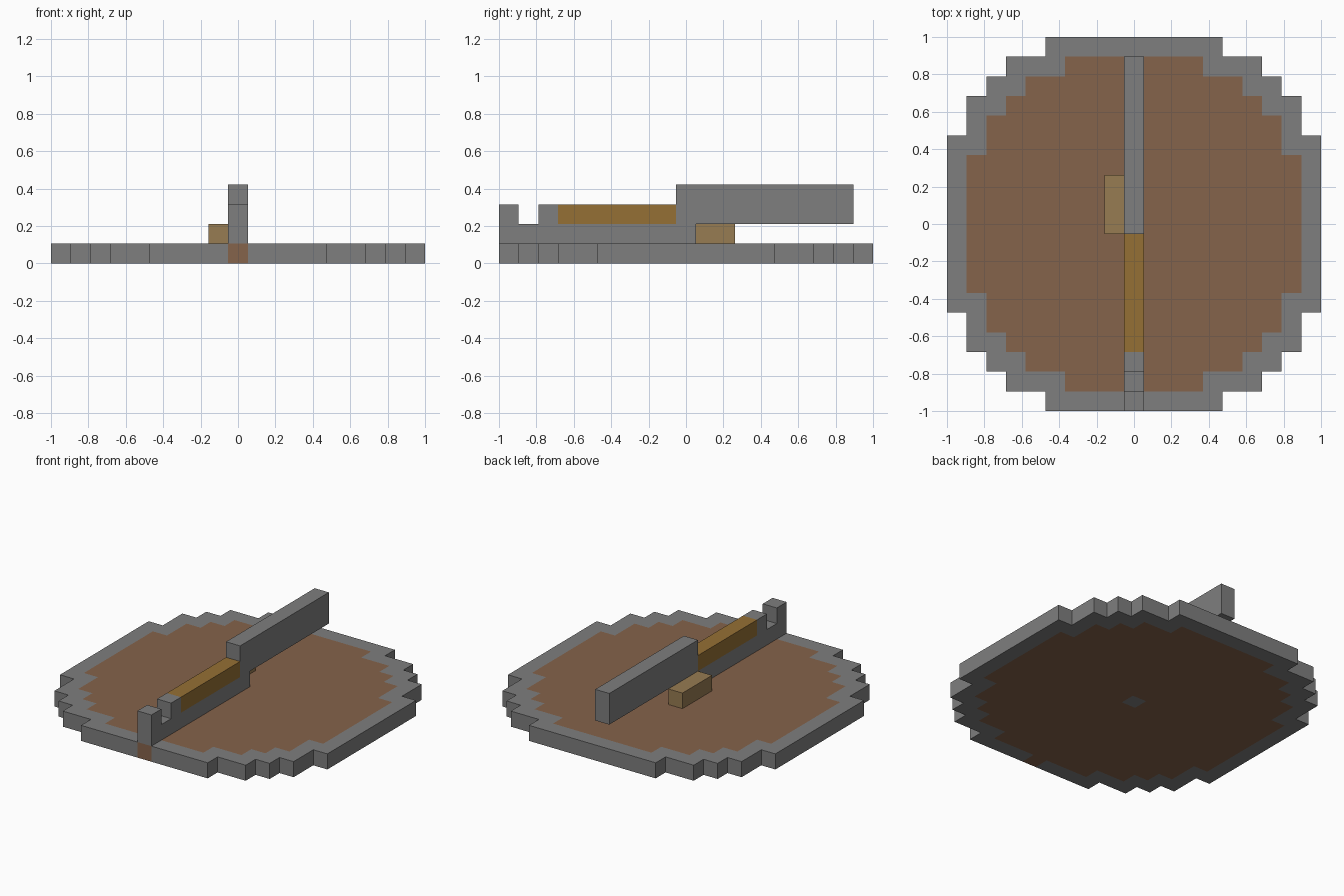
import bpy, bmesh

if "Cube" in bpy.data.objects:
    bpy.data.objects.remove(bpy.data.objects["Cube"], do_unlink=True)

N = 19            # blocks across the dial
U = 2 / N         # size of one block
MID = N // 2


def material(name, rgb):
    m = bpy.data.materials.new(name)
    m.use_nodes = True
    m.diffuse_color = (*rgb, 1)
    m.node_tree.nodes["Principled BSDF"].inputs["Base Color"].default_value = (*rgb, 1)
    return m


stone = material("stone grey", (0.21, 0.21, 0.21))
brown = material("earth brown", (0.235, 0.125, 0.07))
gold = material("dark gold", (0.30, 0.16, 0.035))
tan = material("tan wood", (0.31, 0.20, 0.085))


def finish(bm, name, mat):
    bmesh.ops.recalc_face_normals(bm, faces=bm.faces)
    mesh = bpy.data.meshes.new(name)
    bm.to_mesh(mesh)
    bm.free()
    mesh.materials.append(mat)
    bpy.context.collection.objects.link(bpy.data.objects.new(name, mesh))


def slab(name, mat, keep):
    """One-block-thick slab of the grid cells (column, row from centre) that pass keep."""
    bm = bmesh.new()
    bmesh.ops.create_grid(bm, x_segments=N, y_segments=N, size=1)
    outside = []
    for f in bm.faces:
        c = f.calc_center_median()
        if not keep(round(c.x / U), round(c.y / U)):
            outside.append(f)
    bmesh.ops.delete(bm, geom=outside, context="FACES")
    top = bmesh.ops.extrude_face_region(bm, geom=bm.faces[:])["geom"]
    verts = [v for v in top if isinstance(v, bmesh.types.BMVert)]
    bmesh.ops.translate(bm, vec=(0, 0, U), verts=verts)
    finish(bm, name, mat)


def prism(name, mat, profile, column=0):
    """Side profile of (row, level) block corners, one block wide, in the given column."""
    bm = bmesh.new()
    x = (column - 0.5) * U
    face = bm.faces.new([bm.verts.new((x, r * U - 1, l * U)) for r, l in profile])
    side = bmesh.ops.extrude_face_region(bm, geom=[face])["geom"]
    verts = [v for v in side if isinstance(v, bmesh.types.BMVert)]
    bmesh.ops.translate(bm, vec=(U, 0, 0), verts=verts)
    finish(bm, name, mat)


def box(r0, r1, l0, l1):
    return [(r0, l0), (r1, l0), (r1, l1), (r0, l1)]


# Half width of each stepped disc, by distance from the middle row
OUTER = [9] * 5 + [8, 8, 7, 6, 4]
INNER = [8] * 4 + [7, 7, 6, 5, 3, -1]


def in_floor(c, r):
    front_notch = c == 0 and r == -MID
    pivot = c == 0 and r == 0
    return front_notch or (abs(c) <= INNER[abs(r)] and not pivot)


def in_rim(c, r):
    return abs(c) <= OUTER[abs(r)] and not in_floor(c, r)


# Round base: grey rim with centre pivot, brown floor
slab("base_rim", stone, in_rim)
slab("base_floor", brown, in_floor)

# Front post, notch and lower arm
prism("lower_arm", stone, [(0, 1), (10, 1), (10, 2), (9, 2), (3, 2), (3, 3),
                           (2, 3), (2, 2), (1, 2), (1, 3), (0, 3)])
# Gold inlay on the arm
prism("gold_inlay", gold, box(3, 9, 2, 3))
# Raised rear beam
prism("rear_beam", stone, box(9, 18, 2, 4))
# Side support block
prism("side_block", tan, box(9, 12, 1, 2), column=-1)
